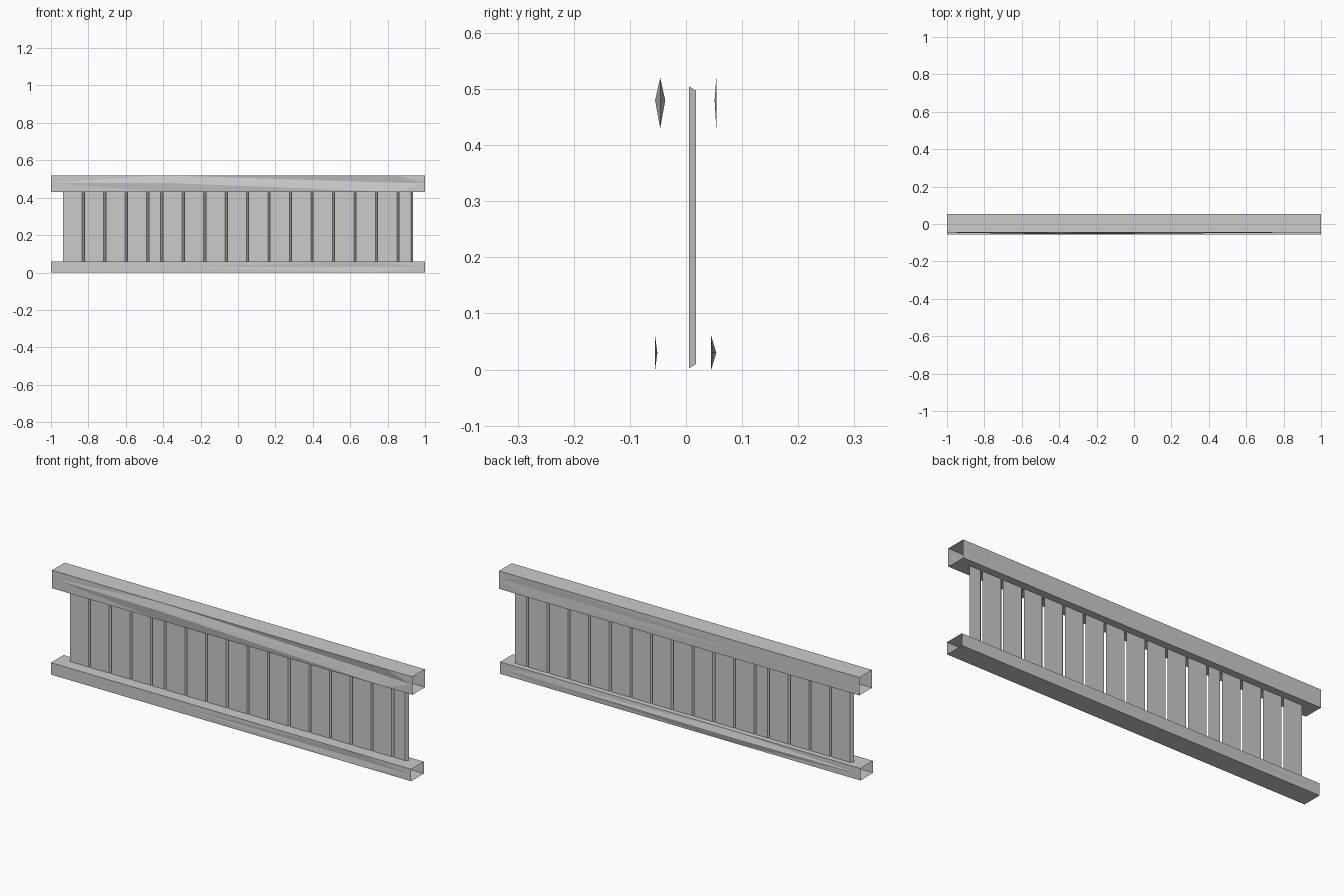
import bpy
import bmesh

cube = bpy.data.objects.get("Cube")
if cube:
    bpy.data.objects.remove(cube)

# One pale grey for the whole railing
grey = bpy.data.materials.new("pale_grey")
grey.use_nodes = True
colour = (0.6, 0.6, 0.6, 1)
grey.diffuse_color = colour
grey.node_tree.nodes["Principled BSDF"].inputs["Base Color"].default_value = colour


def finish(bm, name):
    bmesh.ops.recalc_face_normals(bm, faces=bm.faces)
    mesh = bpy.data.meshes.new(name)
    bm.to_mesh(mesh)
    bm.free()
    mesh.materials.append(grey)
    obj = bpy.data.objects.new(name, mesh)
    bpy.context.collection.objects.link(obj)
    return obj


def skin(bm, rings):
    """Join matching closed rings of points with quads."""
    loops = [[bm.verts.new(p) for p in ring] for ring in rings]
    for a, b in zip(loops, loops[1:]):
        for i in range(len(a)):
            j = (i + 1) % len(a)
            bm.faces.new((a[i], a[j], b[j], b[i]))
    return loops


def rail(name, front, back, bottom, top, crease, warps):
    """Hollow open-ended beam; warps are (x, front crease, back crease)."""
    bm = bmesh.new()
    rings = []
    for x, f, b in warps:
        rings.append([(x, front, bottom), (x, front + f, crease), (x, front, top),
                      (x, back, top), (x, back + b, crease), (x, back, bottom)])
    skin(bm, rings)
    # triangulate so the slightly warped sides stay flat-faced
    bmesh.ops.triangulate(bm, faces=bm.faces)
    return finish(bm, name)


def slat(name, start, end, slant=0.012):
    """Upright board with slanted side edges and mitred ends."""
    bm = bmesh.new()
    y0, y1 = 0.005, 0.018
    z0, z1, mitre = 0.002, 0.505, 0.008
    front = [(start, y0, z0), (end - slant, y0, z0),
             (end - slant, y0, z1), (start, y0, z1)]
    back = [(start + slant, y1, z0 + mitre), (end, y1, z0 + mitre),
            (end, y1, z1 - mitre), (start + slant, y1, z1 - mitre)]
    loops = skin(bm, [front, back])
    bm.faces.new(loops[0])
    bm.faces.new(loops[1])
    return finish(bm, name)


# Rails with weathered, slightly warped sides
rail("top_rail", -0.046, 0.054, 0.43, 0.52, 0.48,
     [(-1, 0, 0), (-0.4, -0.009, 0), (0.85, 0.009, -0.003), (1, 0, 0)])
rail("bottom_rail", -0.055, 0.045, 0, 0.06, 0.03,
     [(-1, 0, 0), (-0.3, 0, 0.009), (0.7, 0.004, 0.003), (1, 0, 0)])

# Two runs of boards, each closed by a narrow board
pitch = 0.1148
narrow = 0.075
x = -0.936
number = 1
for count in (4, 11):
    for width in [pitch] * count + [narrow]:
        slat(f"slat_{number}", x, x + width)
        x += width
        number += 1
